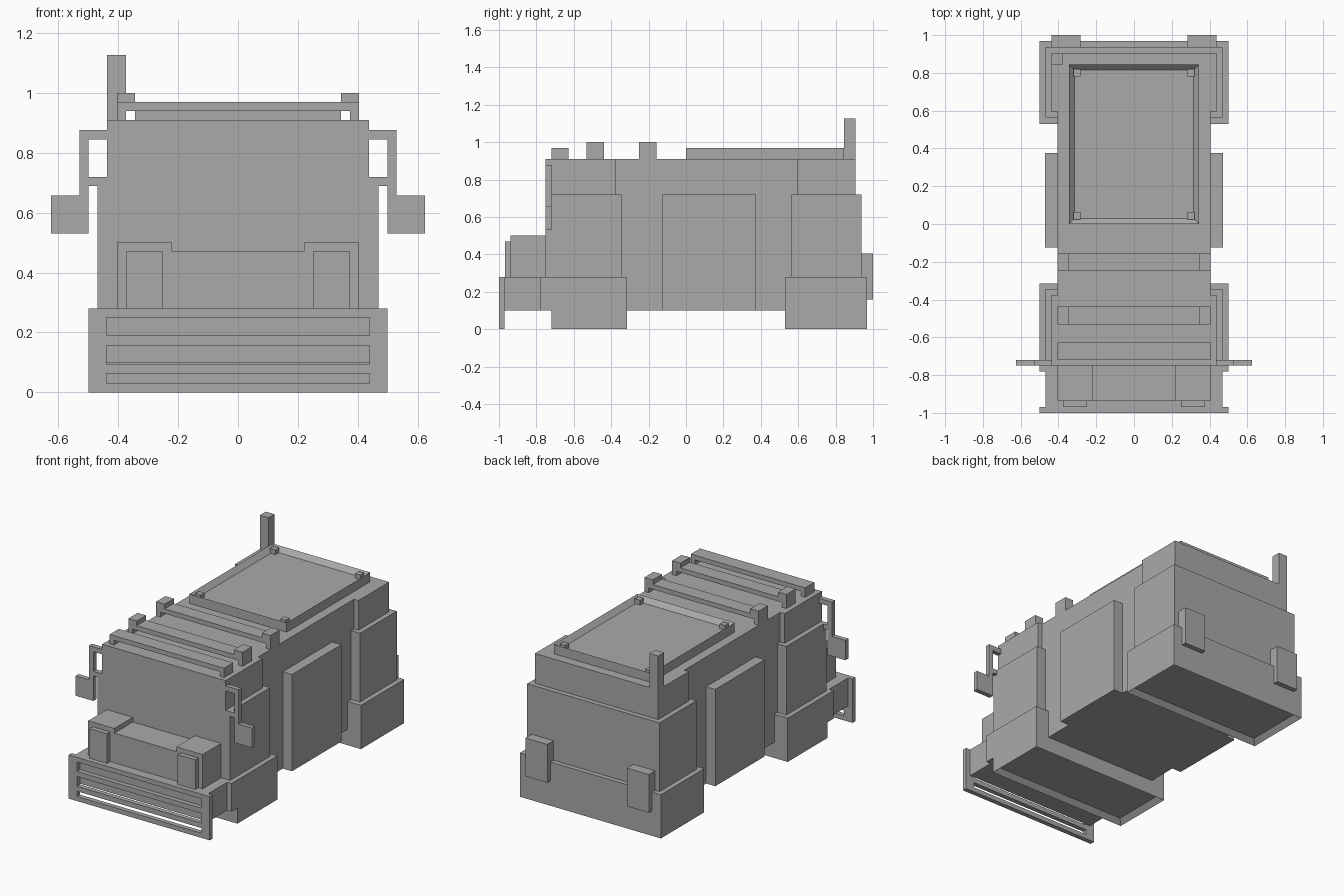
import bpy
import bmesh
from mathutils import Vector

cube = bpy.data.objects.get("Cube")
if cube:
    bpy.data.objects.remove(cube, do_unlink=True)

# One plain material for the whole vehicle
grey = bpy.data.materials.new("plain grey")
grey.use_nodes = True
GREY = (0.4, 0.4, 0.4, 1)
grey.diffuse_color = GREY
grey.node_tree.nodes["Principled BSDF"].inputs["Base Color"].default_value = GREY


def add_box(bm, x, y, z):
    """Add a box given its (min, max) on each axis."""
    verts = bmesh.ops.create_cube(bm, size=1)["verts"]
    for v in verts:
        v.co = Vector([r[0] if c < 0 else r[1] for c, r in zip(v.co, (x, y, z))])


def part(name, *boxes, mirror=False, recess=0):
    """Build a part from boxes; recess (+1 top, -1 bottom) sinks a panel into it."""
    bm = bmesh.new()
    for box in boxes:
        add_box(bm, *box)
    if recess:
        bm.normal_update()
        panel = [f for f in bm.faces if f.normal.z * recess > 0.9]
        bmesh.ops.inset_region(bm, faces=panel, thickness=0.03, use_even_offset=True)
        for v in {v for f in panel for v in f.verts}:
            v.co.z -= 0.03 * recess
    bmesh.ops.recalc_face_normals(bm, faces=bm.faces)
    mesh = bpy.data.meshes.new(name)
    bm.to_mesh(mesh)
    bm.free()
    mesh.materials.append(grey)
    obj = bpy.data.objects.new(name, mesh)
    bpy.context.collection.objects.link(obj)
    if mirror:
        obj.modifiers.new("Mirror", 'MIRROR')
    return obj


def wide(half):
    return (-half, half)


ROOF = 0.91
# Main body and side doors
part("main_body", (wide(0.405), (-0.745, 0.9), (0.1, ROOF)))
part("side_door", ((0.4, 0.47), (-0.125, 0.375), (0.1, 0.72)), mirror=True)

# Stepped front and rear sections, wider towards the ground
part("front_upper_step", (wide(0.437), (-0.75, -0.375), (0.72, ROOF)))
part("front_middle_step", (wide(0.469), (-0.75, -0.345), (0.28, 0.72)))
part("rear_upper_step", (wide(0.437), (0.595, 0.905), (0.72, ROOF)))
part("rear_middle_step", (wide(0.469), (0.565, 0.937), (0.28, 0.72)))
part("front_wheel_block", (wide(0.5), (-0.72, -0.315), (0, 0.28)), recess=-1)
part("rear_wheel_block", (wide(0.5), (0.53, 0.968), (0, 0.28)), recess=-1)
part("front_wheel_block_lip", (wide(0.5), (-0.78, -0.72), (0.1, 0.28)))

# Bumper and slatted grille plate
part("bumper", (wide(0.469), (-0.97, -0.78), (0.1, 0.28)))
grille_y = (-1, -0.97)
slats = [(wide(0.44), grille_y, z)
         for z in ((0, 0.03), (0.063, 0.095), (0.157, 0.19), (0.25, 0.28))]
posts = [(x, grille_y, (0, 0.28)) for x in ((-0.5, -0.44), (0.44, 0.5))]
part("front_grille", *slats, *posts)

# Hood with raised sides and headlights
part("hood_centre", (wide(0.22), (-0.937, -0.75), (0.28, 0.47)))
part("hood_side", ((0.22, 0.405), (-0.937, -0.75), (0.28, 0.5)), mirror=True)
part("headlight", ((0.25, 0.375), (-0.968, -0.937), (0.28, 0.47)), mirror=True)

# Wing mirrors on open brackets
mirror_y = (-0.75, -0.72)
part("mirror_bracket",
     ((0.43, 0.5), mirror_y, (0.845, 0.877)),
     ((0.43, 0.5), mirror_y, (0.69, 0.72)),
     ((0.5, 0.53), mirror_y, (0.53, 0.877)), mirror=True)
part("wing_mirror", ((0.53, 0.625), mirror_y, (0.53, 0.657)), mirror=True)

# Roof bars on short legs, two of them with raised end blocks
for name, y, raised in (("front_roof_bar", (-0.72, -0.627), False),
                        ("middle_roof_bar", (-0.532, -0.438), True),
                        ("rear_roof_bar", (-0.25, -0.157), True)):
    part(name, (wide(0.405), y, (0.94, 0.97)))
    part(name + "_leg", ((0.375, 0.405), y, (ROOF, 0.94)), mirror=True)
    if raised:
        part(name + "_end", ((0.345, 0.405), y, (0.97, 1)), mirror=True)

# Roof tray with filled inner corners
part("roof_tray", (wide(0.345), (0, 0.845), (ROOF, 0.97)), recess=1)
part("tray_corner", *[((0.282, 0.32), y, (0.935, 0.97))
                      for y in ((0.025, 0.063), (0.782, 0.82))], mirror=True)

# Exhaust stack and tail lights
part("exhaust_stack", ((-0.437, -0.375), (0.845, 0.905), (ROOF, 1.127)))
part("tail_light", ((0.282, 0.437), (0.93, 1), (0.16, 0.405)), mirror=True)
